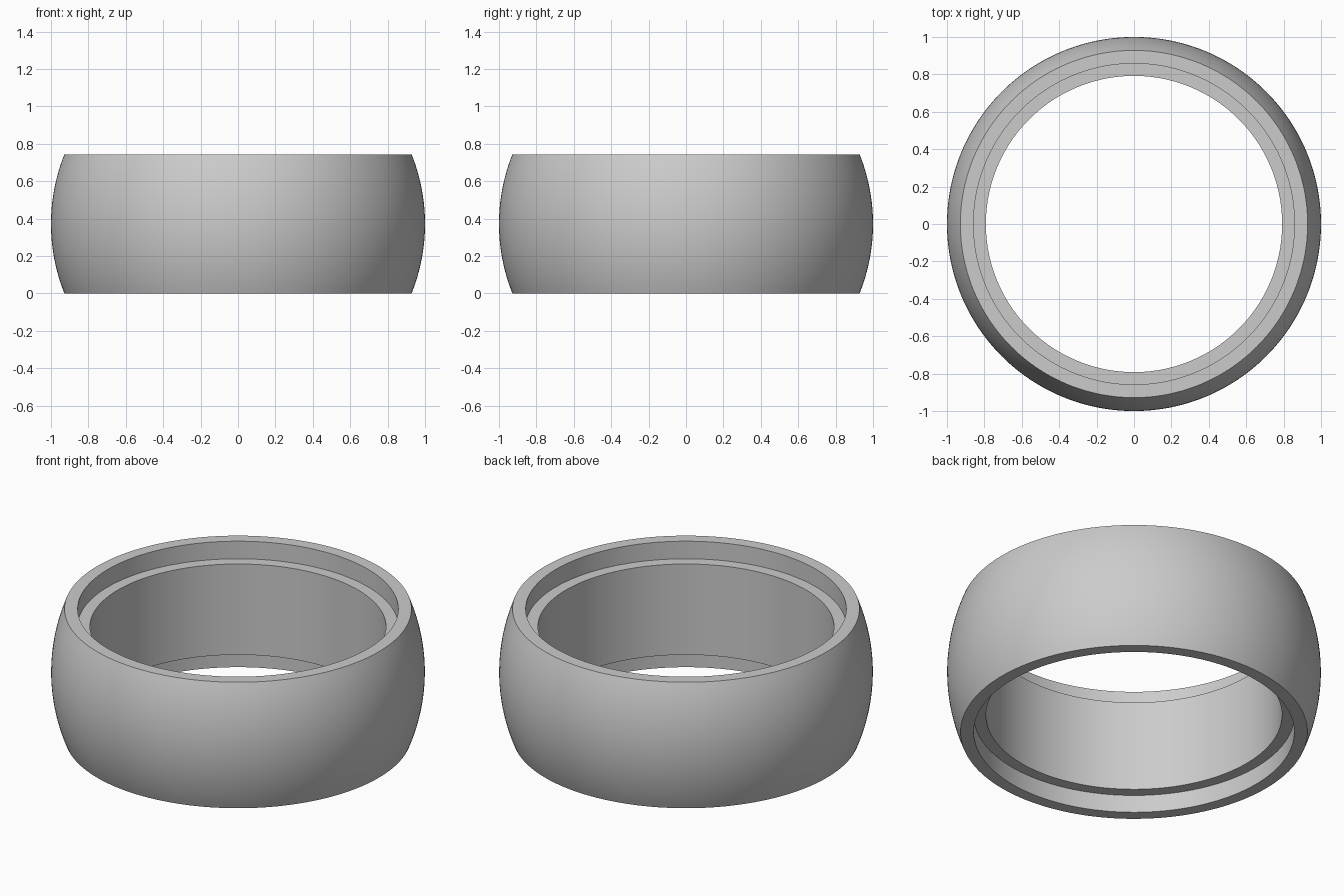
import bpy
import bmesh
import math

cube = bpy.data.objects.get("Cube")
if cube:
    bpy.data.objects.remove(cube, do_unlink=True)

HEIGHT = 0.744
HALF = HEIGHT / 2
BORE = 0.792      # radius of the inner wall
RECESS = 0.858    # radius of the stepped seat at each end
DEPTH = 0.104     # depth of each seat
ARC_STEPS = 24
SEGMENTS = 192

# Plain grey material
grey = bpy.data.materials.new("grey")
grey.use_nodes = True
colour = (0.6, 0.6, 0.6, 1)
grey.diffuse_color = colour
grey.node_tree.nodes["Principled BSDF"].inputs["Base Color"].default_value = colour

# Half section: spherical outside, then the stepped inside from top to bottom
limit = math.asin(HALF)
profile = []
for i in range(ARC_STEPS + 1):
    a = -limit + 2 * limit * i / ARC_STEPS
    profile.append((math.cos(a), HALF + math.sin(a)))
profile += [(RECESS, HEIGHT), (RECESS, HEIGHT - DEPTH), (BORE, HEIGHT - DEPTH),
            (BORE, DEPTH), (RECESS, DEPTH), (RECESS, 0)]

# Turn the section around the vertical axis
bm = bmesh.new()
verts = [bm.verts.new((r, 0, z)) for r, z in profile]
edges = [bm.edges.new((v, verts[i - 1])) for i, v in enumerate(verts)]
bmesh.ops.spin(bm, geom=verts + edges, cent=(0, 0, 0), axis=(0, 0, 1),
               angle=2 * math.pi, steps=SEGMENTS)
bmesh.ops.remove_doubles(bm, verts=bm.verts[:], dist=0.0001)
bmesh.ops.recalc_face_normals(bm, faces=bm.faces[:])

mesh = bpy.data.meshes.new("ring")
bm.to_mesh(mesh)
bm.free()
mesh.materials.append(grey)
ring = bpy.data.objects.new("ring", mesh)
bpy.context.collection.objects.link(ring)

# Smooth walls with crisp rims
bpy.ops.object.select_all(action="DESELECT")
ring.select_set(True)
bpy.context.view_layer.objects.active = ring
bpy.ops.object.shade_smooth_by_angle(angle=math.radians(30))
